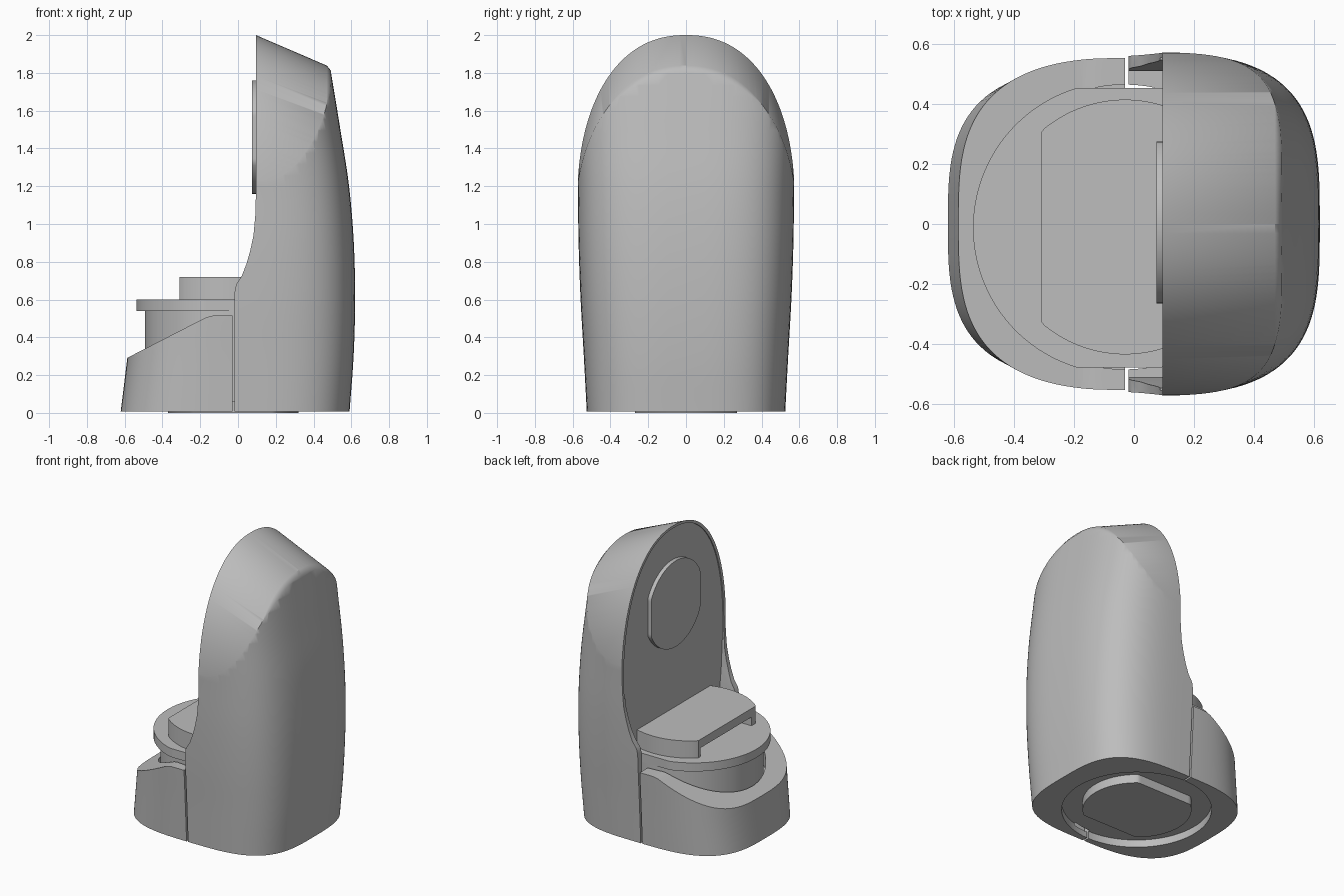
import bpy, bmesh
from math import sin, cos, pi, radians

if "Cube" in bpy.data.objects:
    bpy.data.objects.remove(bpy.data.objects["Cube"])

grey = bpy.data.materials.new("plain grey")
grey.use_nodes = True
grey.diffuse_color = (0.51, 0.51, 0.51, 1)
grey.node_tree.nodes["Principled BSDF"].inputs["Base Color"].default_value = (0.51, 0.51, 0.51, 1)


def loft(name, rings):
    """Skin equal-length rings and cap both ends."""
    bm = bmesh.new()
    rows = [[bm.verts.new(p) for p in ring] for ring in rings]
    n = len(rows[0])
    for a, b in zip(rows, rows[1:]):
        for i in range(n):
            j = (i + 1) % n
            bm.faces.new((a[i], a[j], b[j], b[i]))
    bm.faces.new(rows[0][::-1])
    bm.faces.new(rows[-1])
    bmesh.ops.remove_doubles(bm, verts=bm.verts, dist=1e-5)
    bmesh.ops.recalc_face_normals(bm, faces=bm.faces)
    me = bpy.data.meshes.new(name)
    bm.to_mesh(me)
    bm.free()
    me.materials.append(grey)
    ob = bpy.data.objects.new(name, me)
    bpy.context.collection.objects.link(ob)
    return ob


def boolean(ob, cutter, op="DIFFERENCE"):
    bpy.context.view_layer.objects.active = ob
    mod = ob.modifiers.new("cut", "BOOLEAN")
    mod.operation, mod.solver, mod.object = op, "EXACT", cutter
    bpy.ops.object.modifier_apply(modifier=mod.name)
    bpy.data.objects.remove(cutter)


def knots(table, z):
    """Smooth interpolation through (z, value) pairs."""
    k = max(i for i in range(len(table) - 1) if table[i][0] <= z or i == 0)
    slope = lambda i: ((table[min(i + 1, len(table) - 1)][1] - table[max(i - 1, 0)][1])
                       / (table[min(i + 1, len(table) - 1)][0] - table[max(i - 1, 0)][0]))
    (z0, v0), (z1, v1) = table[k], table[k + 1]
    h, t = z1 - z0, (z - z0) / (z1 - z0)
    return (v0 * (1 + 2 * t) * (1 - t) ** 2 + slope(k) * h * t * (1 - t) ** 2
            + v1 * t * t * (3 - 2 * t) + slope(k + 1) * h * t * t * (t - 1))


def power(v, e):
    return abs(v) ** e * (1 if v >= 0 else -1)


BACK = [(0, .59), (.3, .612), (.6, .62), (.9, .613), (1.2, .588), (1.5, .542), (1.83, .488), (2.2, .428)]
FRONT = [(0, .622), (.3, .585), (.6, .55), (2.2, .5)]
WIDTH = [(0, .525), (.3, .541), (.6, .558), (.9, .569), (1.2, .573), (2.2, .59)]


def body(name, top, steps):
    """Rounded-square column that swells with height."""
    rings = []
    for s in range(steps + 1):
        z = .008 + (top - .008) * s / steps
        f, b, w = (knots(t, z) for t in (FRONT, BACK, WIDTH))
        ring = []
        for i in range(128):
            c, d = cos(2 * pi * i / 128), sin(2 * pi * i / 128)
            e = 2 / (3.35 if c > 0 else 3.15)
            ring.append(((b if c > 0 else f) * power(c, e), w * power(d, e), z))
        rings.append(ring)
    return loft(name, rings)


def arch(half, top, bottom, x0, x1, drop=0, pivot=0):
    """Arch outline extruded along x, sinking by drop per unit past the pivot."""
    pts = [(-half, bottom)]
    for i in range(81):
        a = pi * (1 - i / 80)
        pts.append((half * power(cos(a), 2 / 2.25), 1.1 + (top - 1.1) * power(max(sin(a), 0), 2 / 2.25)))
    pts.append((half, bottom))
    return loft("arch", [[(x, y, z - drop * (x - pivot)) for y, z in pts] for x in (x0, x1)])


def side_prism(pts):
    return loft("prism", [[(x, y, z) for x, z in pts] for y in (-1, 1)])


def disc(name, cx, cy, r, z0, z1, xmin=-9, ylim=9):
    """Upright disc with optional flats."""
    pts = []
    for i in range(128):
        a = 2 * pi * i / 128
        pts.append((max(cx + r * cos(a), xmin), cy + max(-ylim, min(ylim, r * sin(a)))))
    return loft(name, [[(x, y, z) for x, y in pts] for z in (z0, z1)])


def box(x0, x1, y, z0, z1):
    return loft("box", [[(x0, -y, z), (x1, -y, z), (x1, y, z), (x0, y, z)] for z in (z0, z1)])


# Tall rear housing: column trimmed by a sinking arch, softened along the crest
tower = body("rear_housing", 2.15, 36)
boolean(tower, arch(.576, 2.0, -.5, -.9, .9, .43, .095), "INTERSECT")
boolean(tower, arch(.6, 2.1, -3, -.9, .9, 1.27, .265), "INTERSECT")
# Curved front edge
boolean(tower, side_prism([(-1, -1), (-.018, -1), (-.018, .64), (-.01, .68), (.02, .725), (.045, .79),
                           (.065, .86), (.082, .94), (.092, 1.05), (.095, 1.17), (.095, 2.5), (-1, 2.5)]))
# Recessed upright panel and flaring inner faces of the side wings
boolean(tower, arch(.553, 1.982, 1.0, -.5, .102))
boolean(tower, box(-.5, .102, .51, .05, .6))
boolean(tower, loft("flare", [[(-.5, -w, z), (.102, -w, z), (.102, w, z), (-.5, w, z)]
                              for w, z in ((.51, .59), (.535, .8), (.553, 1.1))]))
boolean(tower, disc("hole", -.03, -.01, .475, -.1, .06))

# Low front cowl with sloping top and round well above and below
cowl = body("front_cowl", .6, 12)
boolean(cowl, side_prism([(-.8, -.2), (-.8, .18), (-.585, .292), (-.2, .49), (-.17, .505), (-.14, .514),
                          (-.1, .516), (-.03, .516), (-.03, -.2)]), "INTERSECT")
boolean(cowl, disc("hole", -.03, -.01, .475, -.1, .06))
boolean(cowl, disc("well", -.03, -.01, .475, .3, 1))

# Core, tray and raised block
core = disc("core", -.03, -.01, .462, .06, .55)
tray = disc("tray", -.05, -.0125, .487, .54, .6, ylim=.467)
block = disc("raised_block", -.03, -.01, .425, .6, .72, xmin=-.31)
boolean(block, box(-.4, -.12, .28, .59, .66))

# Foot plate underneath
foot = disc("foot_plate", -.025, 0, .345, 0, .07, ylim=.27)

# Flat-sided button on the upright panel
ring = [(max(-.27, min(.27, .3 * cos(2 * pi * i / 96))) + .005, 1.46 + .3 * sin(2 * pi * i / 96)) for i in range(96)]
button = loft("button", [[(x, y, z) for y, z in ring] for x in (.075, .12)])

for ob in (tower, cowl, core, tray, block, foot, button):
    bpy.ops.object.select_all(action="DESELECT")
    ob.select_set(True)
    bpy.context.view_layer.objects.active = ob
    bpy.ops.object.shade_smooth_by_angle(angle=radians(45 if ob is tower else 30))
